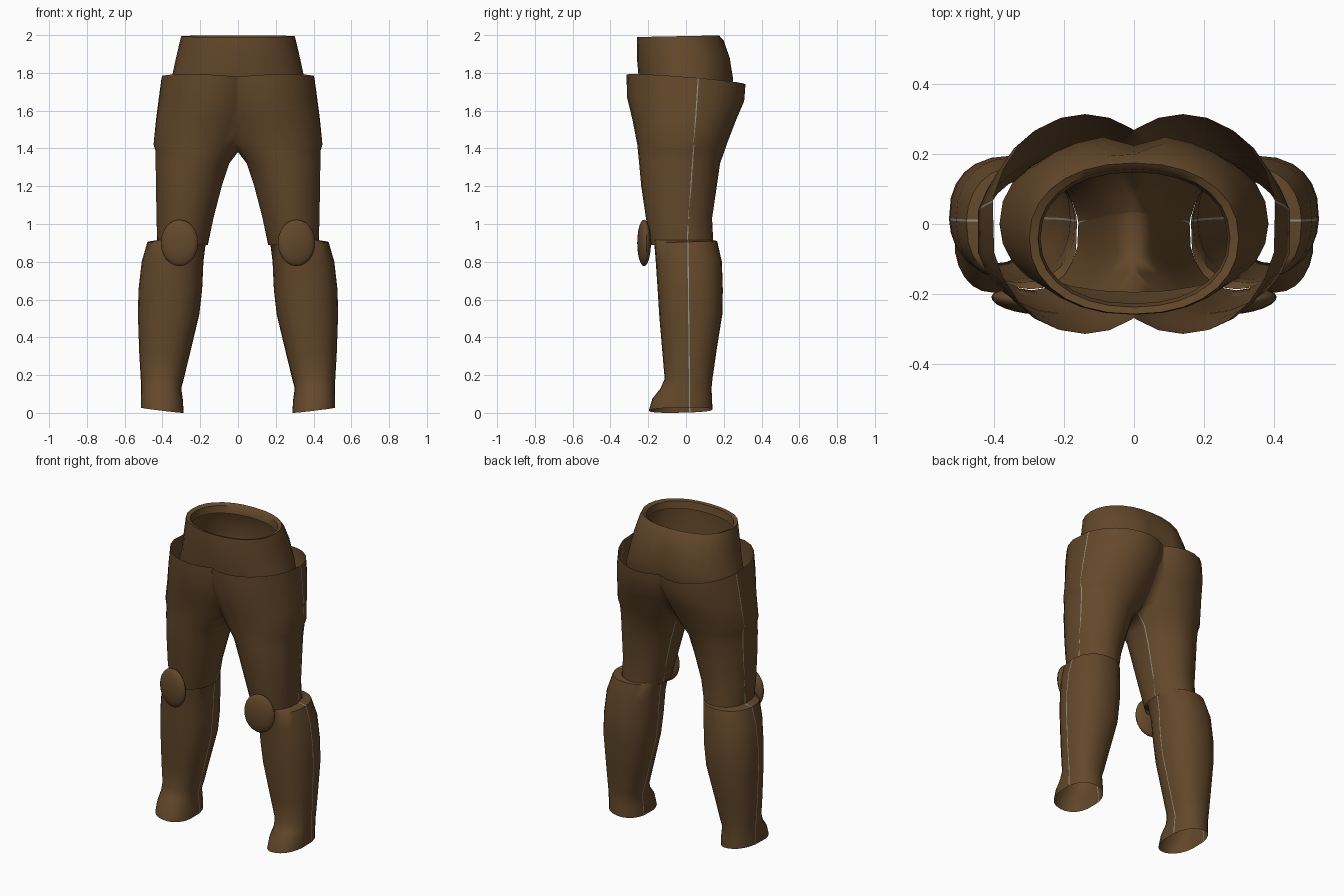
import bpy, bmesh, math
from mathutils import Matrix

if "Cube" in bpy.data.objects:
    bpy.data.objects.remove(bpy.data.objects["Cube"])


def make_material(name, colour):
    mat = bpy.data.materials.new(name)
    mat.diffuse_color = (*colour, 1)
    mat.use_nodes = True
    mat.node_tree.nodes["Principled BSDF"].inputs["Base Color"].default_value = mat.diffuse_color
    return mat


brown = make_material("dark_brown_leather", (0.126, 0.065, 0.024))
grey = make_material("pale_grey_seam", (0.28, 0.29, 0.25))


def finish(name, bm, mirror=True):
    """Turn a bmesh into a smooth, coloured and optionally mirrored object."""
    me = bpy.data.meshes.new(name)
    bm.to_mesh(me)
    bm.free()
    ob = bpy.data.objects.new(name, me)
    bpy.context.collection.objects.link(ob)
    me.materials.append(brown)
    me.materials.append(grey)
    if mirror:
        mod = ob.modifiers.new("mirror", 'MIRROR')
        mod.use_clip = True
    bpy.ops.object.select_all(action='DESELECT')
    ob.select_set(True)
    bpy.context.view_layer.objects.active = ob
    bpy.ops.object.shade_smooth_by_angle(angle=math.radians(45))
    return ob


def tube(rings, n=24, power=2.0, seam=None, half=0.003):
    """Open tube through rings of (z, x0, x1, y0, y1, tilt in x, tilt in y).
    seam = (y at top, y at bottom) cuts a thin strip into both side faces."""
    bm = bmesh.new()
    loops = []
    step = 2 * math.pi / n
    for z, x0, x1, y0, y1, tx, ty in rings:
        angles = [i * step for i in range(n)]
        if seam:
            f = (rings[0][0] - z) / (rings[0][0] - rings[-1][0])
            mid = seam[0] + (seam[1] - seam[0]) * f - (y0 + y1) / 2
            lo, hi = [math.asin(math.copysign((abs(m) / ((y1 - y0) / 2)) ** (power / 2), m))
                      for m in (mid - half, mid + half)]
            h = n // 2
            angles = [lo, hi] + angles[1:h] + [math.pi - hi, math.pi - lo] + angles[h + 1:]
        loop = []
        for a in angles:
            c, s = math.cos(a), math.sin(a)
            dx = math.copysign(abs(c) ** (2 / power), c) * (x1 - x0) / 2
            y = (y0 + y1) / 2 + math.copysign(abs(s) ** (2 / power), s) * (y1 - y0) / 2
            loop.append(bm.verts.new(((x0 + x1) / 2 + dx, y, z + tx * dx + ty * y)))
        loops.append(loop)
    count = len(loops[0])
    for a, b in zip(loops, loops[1:]):
        for i in range(count):
            j = (i + 1) % count
            face = bm.faces.new((b[i], b[j], a[j], a[i]))
            if seam and i in (0, n // 2 + 1):
                face.material_index = 1
    return bm


# Waist piece: folded rim, flaring down inside the thigh guards
bm = tube([
    (1.94, -0.268, 0.268, -0.228, 0.148, 0, 0),
    (1.985, -0.275, 0.275, -0.238, 0.157, 0, 0),
    (1.995, -0.30, 0.30, -0.258, 0.175, 0, 0.02),
    (1.97, -0.307, 0.307, -0.26, 0.20, 0, 0),
    (1.88, -0.328, 0.328, -0.26, 0.237, 0, 0),
    (1.77, -0.352, 0.352, -0.25, 0.255, 0, 0),
    (1.66, -0.385, 0.385, -0.232, 0.24, 0, 0),
    (1.55, -0.385, 0.385, -0.195, 0.19, 0, 0)], n=28, power=2.2)
for v in bm.verts:  # crease at the back
    if v.co.y > 0.1 and abs(v.co.x) < 0.04 and v.co.z < 1.93:
        v.co.y -= 0.03
finish("waist", bm, mirror=False)

# Thigh guards with side seams, trimmed where the two meet in the middle
bm = tube([
    (1.765, -0.13, 0.41, -0.315, 0.315, 0.05, -0.08),
    (1.66, -0.13, 0.425, -0.312, 0.308, 0, -0.03),
    (1.55, -0.10, 0.44, -0.283, 0.265, 0, 0),
    (1.42, -0.035, 0.455, -0.258, 0.215, 0, 0),
    (1.39, -0.015, 0.445, -0.255, 0.205, 0, 0),
    (1.32, 0.04, 0.443, -0.248, 0.18, 0, 0),
    (1.20, 0.08, 0.440, -0.237, 0.163, 0, 0),
    (1.03, 0.125, 0.437, -0.212, 0.138, 0, 0),
    (0.89, 0.158, 0.43, -0.19, 0.145, 0, 0)], seam=(0.065, 0.005))
bmesh.ops.bisect_plane(bm, geom=bm.verts[:] + bm.edges[:] + bm.faces[:],
                       plane_co=(0, 0, 0), plane_no=(1, 0, 0), clear_inner=True)
finish("thigh_guard", bm)

# Shin guards: closed up to the thigh at the top, flared foot cuff below
finish("shin_guard", tube([
    (0.915, 0.162, 0.428, -0.187, 0.140, 0, 0),
    (0.905, 0.17, 0.48, -0.168, 0.165, 0, 0.03),
    (0.80, 0.183, 0.51, -0.16, 0.19, 0, 0),
    (0.65, 0.190, 0.527, -0.15, 0.195, 0, 0),
    (0.52, 0.205, 0.53, -0.142, 0.192, 0, 0),
    (0.32, 0.253, 0.523, -0.125, 0.160, 0, 0),
    (0.18, 0.287, 0.515, -0.113, 0.14, 0, 0),
    (0.13, 0.300, 0.513, -0.135, 0.135, 0, 0),
    (0.075, 0.290, 0.516, -0.178, 0.138, 0.05, 0),
    (0.015, 0.285, 0.517, -0.197, 0.14, 0.12, 0.02)], power=2.25, seam=(0.01, 0.02)))

# Rounded knee pads
bm = bmesh.new()
bmesh.ops.create_uvsphere(bm, u_segments=20, v_segments=12, radius=1)
bm.transform(Matrix.Translation((0.31, -0.222, 0.90))
             @ Matrix.Rotation(math.radians(8), 4, 'Z')
             @ Matrix.Diagonal((0.10, 0.034, 0.123, 1)))
finish("knee_pad", bm)
